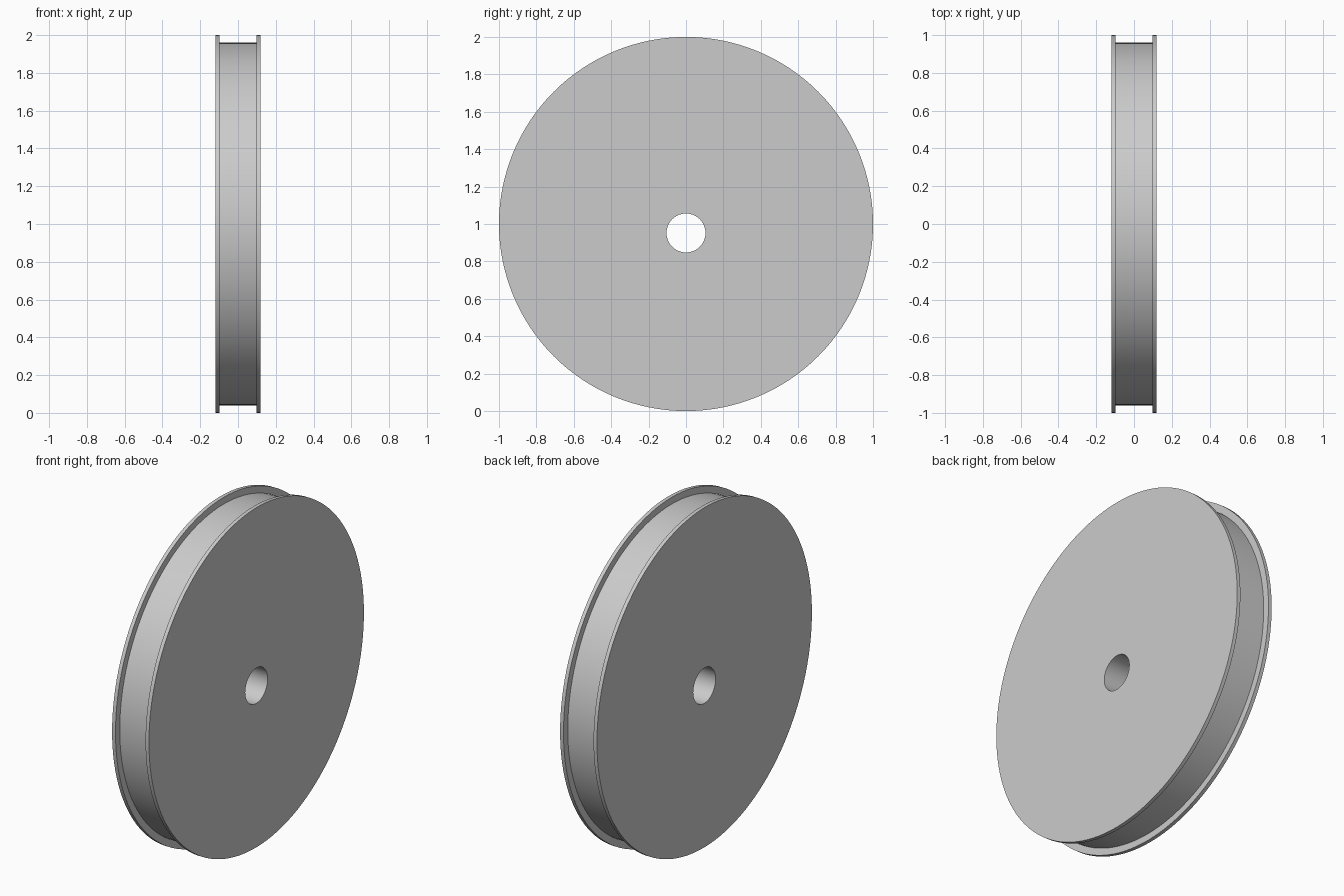
import bpy, bmesh, math

if "Cube" in bpy.data.objects:
    bpy.data.objects.remove(bpy.data.objects["Cube"])

SEGMENTS = 128
HALF_WIDTH, GROOVE_HALF = 0.12, 0.098
RIM, DRUM, BORE = 1.0, 0.96, 0.104
CENTRE_Z, BORE_Z = 1.0, 0.952

grey = bpy.data.materials.new("plain grey")
grey.use_nodes = True
colour = (0.6, 0.6, 0.6, 1)
grey.diffuse_color = colour
grey.node_tree.nodes["Principled BSDF"].inputs["Base Color"].default_value = colour


def ring(bm, x, radius, z):
    """Circle of vertices around an axis parallel to x."""
    steps = [2 * math.pi * i / SEGMENTS for i in range(SEGMENTS)]
    return [bm.verts.new((x, radius * math.cos(a), z + radius * math.sin(a))) for a in steps]


# Closed section: off-centre bore, flange, grooved drum, flange, bore
section = [
    (-HALF_WIDTH, BORE, BORE_Z),
    (-HALF_WIDTH, RIM, CENTRE_Z),
    (-GROOVE_HALF, RIM, CENTRE_Z),
    (-GROOVE_HALF, DRUM, CENTRE_Z),
    (GROOVE_HALF, DRUM, CENTRE_Z),
    (GROOVE_HALF, RIM, CENTRE_Z),
    (HALF_WIDTH, RIM, CENTRE_Z),
    (HALF_WIDTH, BORE, BORE_Z),
]

bm = bmesh.new()
rings = [ring(bm, *point) for point in section]
for a, b in zip(rings, rings[1:] + rings[:1]):
    for i in range(SEGMENTS):
        j = (i + 1) % SEGMENTS
        bm.faces.new((a[i], a[j], b[j], b[i]))
bmesh.ops.recalc_face_normals(bm, faces=bm.faces)

mesh = bpy.data.meshes.new("grooved_wheel")
bm.to_mesh(mesh)
bm.free()
mesh.materials.append(grey)
wheel = bpy.data.objects.new("grooved_wheel", mesh)
bpy.context.collection.objects.link(wheel)

# Smooth curved walls, crisp corners
bpy.ops.object.select_all(action="DESELECT")
wheel.select_set(True)
bpy.context.view_layer.objects.active = wheel
bpy.ops.object.shade_smooth_by_angle(angle=math.radians(30))
